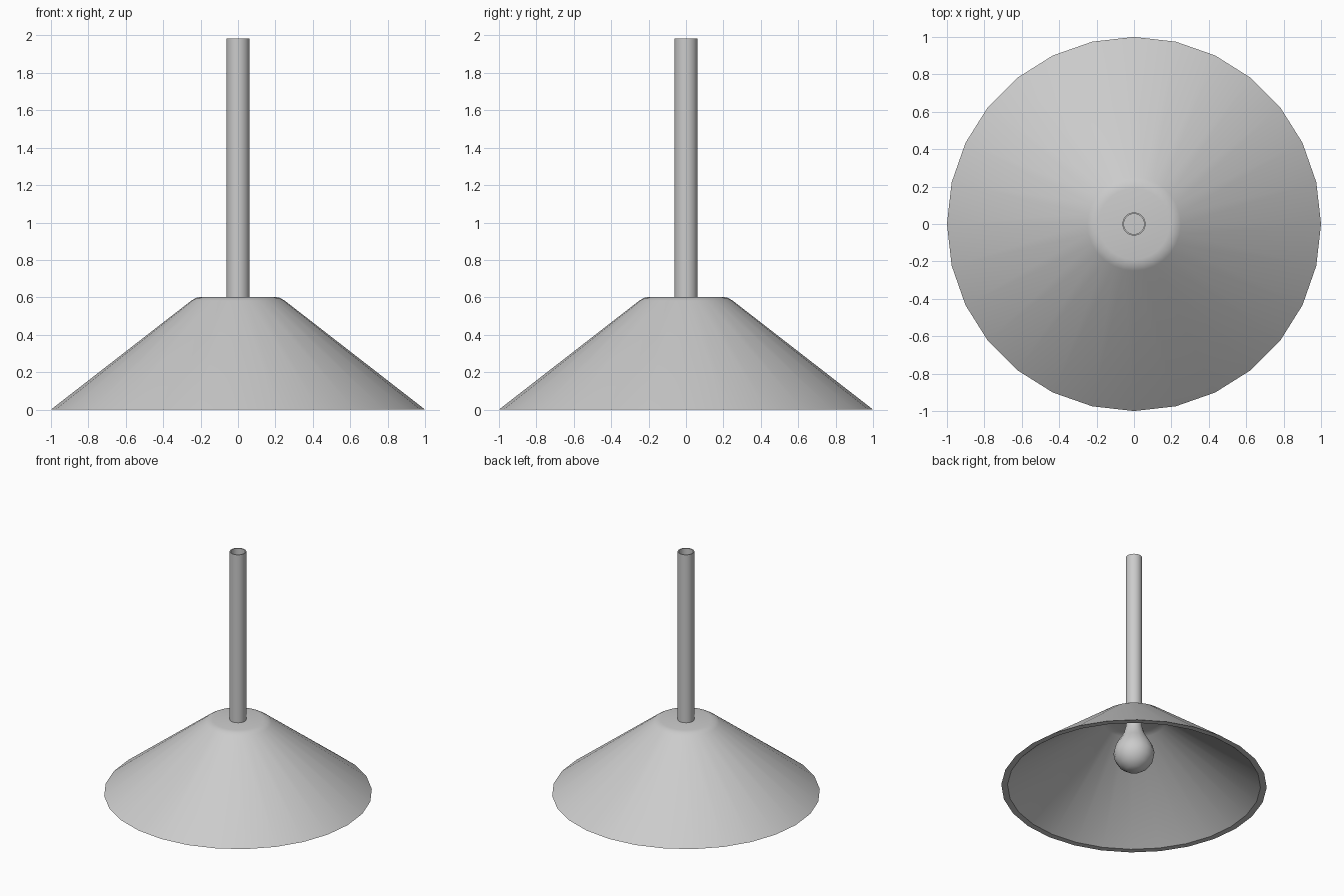
import bpy, bmesh, math

if "Cube" in bpy.data.objects:
    bpy.data.objects.remove(bpy.data.objects["Cube"])


def lathe(name, profile, sides, angle=35, closed=False):
    """Spin a list of (radius, z) points round the z axis."""
    bm = bmesh.new()
    rings = []
    for r, z in profile:
        if r == 0:
            rings.append([bm.verts.new((0, 0, z))] * sides)
        else:
            rings.append([bm.verts.new((r * math.cos(2 * math.pi * i / sides),
                                        r * math.sin(2 * math.pi * i / sides), z))
                          for i in range(sides)])
    pairs = list(zip(rings, rings[1:]))
    if closed:
        pairs.append((rings[-1], rings[0]))
    for a, b in pairs:
        for i in range(sides):
            j = (i + 1) % sides
            bm.faces.new(list(dict.fromkeys((a[i], a[j], b[j], b[i]))))
    bmesh.ops.recalc_face_normals(bm, faces=bm.faces)
    mesh = bpy.data.meshes.new(name)
    bm.to_mesh(mesh)
    bm.free()
    obj = bpy.data.objects.new(name, mesh)
    bpy.context.collection.objects.link(obj)
    bpy.ops.object.select_all(action='DESELECT')
    obj.select_set(True)
    bpy.context.view_layer.objects.active = obj
    bpy.ops.object.shade_smooth_by_angle(angle=math.radians(angle))
    return obj


# conical shade: outer skin, flat bottom rim, inner skin
lathe("shade", [(0, 0.603), (0.19, 0.603), (0.225, 0.597), (0.25, 0.582),
                (1.0, 0), (0.953, 0), (0.235, 0.555), (0.19, 0.57), (0, 0.57)], 28)

# hollow hanging tube, passing through the shade to hold the bulb
lathe("stem", [(0.062, 0.49), (0.062, 1.985), (0.054, 1.985), (0.054, 0.49)],
      28, closed=True)

# pear-shaped bulb
lathe("bulb", [(0, 0.13), (0.06, 0.142), (0.112, 0.178), (0.145, 0.23),
               (0.155, 0.285), (0.14, 0.345), (0.105, 0.405), (0.078, 0.455),
               (0.066, 0.5), (0, 0.5)], 16)
